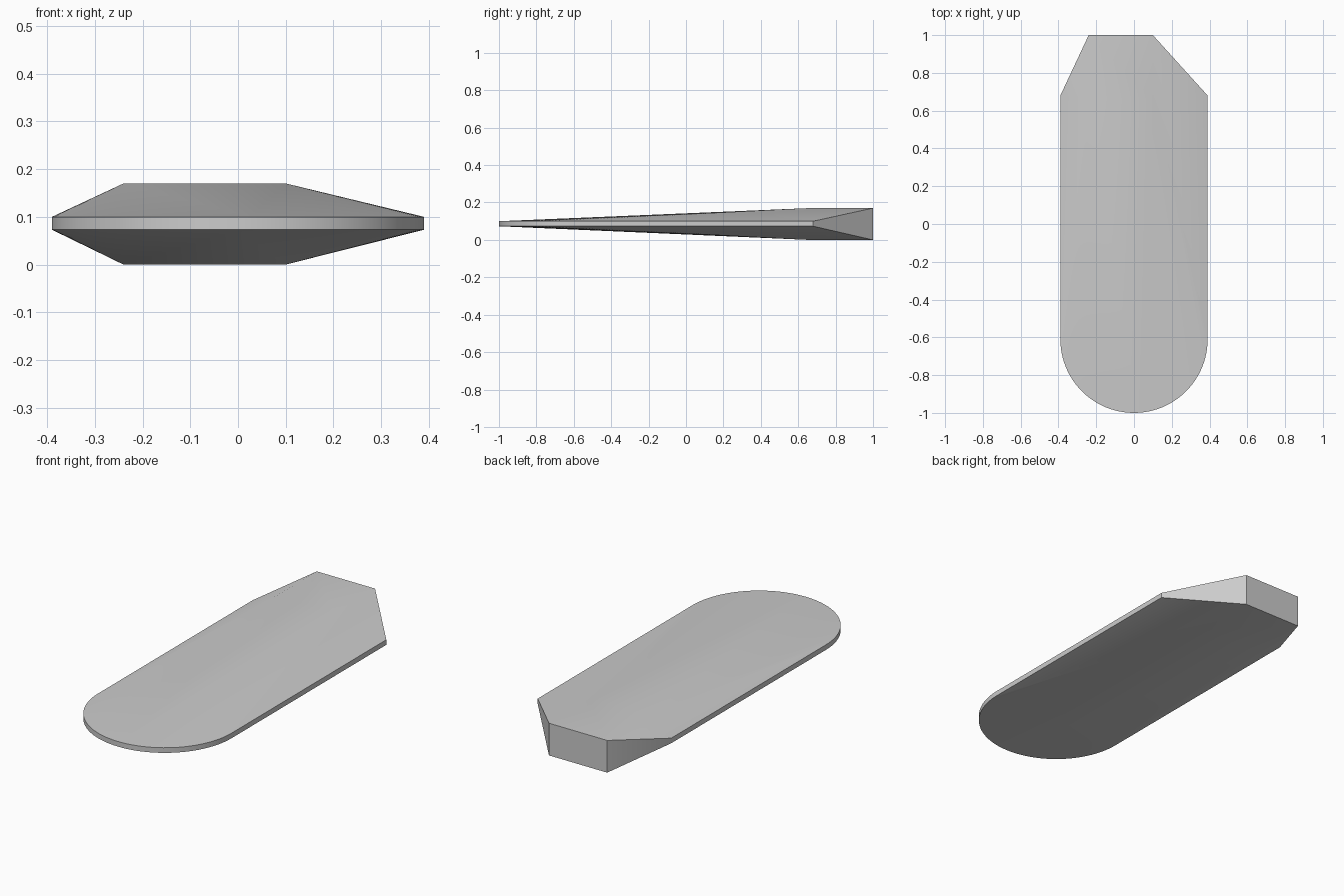
import bpy, bmesh, math

cube = bpy.data.objects.get("Cube")
if cube:
    bpy.data.objects.remove(cube)

HALF_W, ARC_Y, SHOULDER_Y = 0.39, -0.61, 0.68
RIM_LOW, RIM_HIGH, HEIGHT = 0.073, 0.10, 0.17
SEGMENTS = 48

# Rim outline: two rear shoulders and a round front
outline = [(-HALF_W, SHOULDER_Y), (HALF_W, SHOULDER_Y)]
for i in range(SEGMENTS + 1):
    a = math.pi * i / SEGMENTS
    outline.append((HALF_W * math.cos(a), ARC_Y - HALF_W * math.sin(a)))

# Off-centre thick block at the rear
block = [(x, y) for x in (-0.24, 0.10) for y in (0.66, 1.0)]

# Skin stretched over the rim and the block
bm = bmesh.new()
for points, levels in ((outline, (RIM_LOW, RIM_HIGH)), (block, (0, HEIGHT))):
    for x, y in points:
        for z in levels:
            bm.verts.new((x, y, z))
hull = bmesh.ops.convex_hull(bm, input=bm.verts[:])
bmesh.ops.delete(bm, geom=list(set(hull["geom_interior"] + hull["geom_unused"])), context="VERTS")
bmesh.ops.dissolve_limit(bm, angle_limit=math.radians(0.1), verts=bm.verts[:], edges=bm.edges[:])
bmesh.ops.recalc_face_normals(bm, faces=bm.faces[:])

mesh = bpy.data.meshes.new("tapered_board")
bm.to_mesh(mesh)
bm.free()
board = bpy.data.objects.new("tapered_board", mesh)
bpy.context.collection.objects.link(board)

# Plain grey
grey = bpy.data.materials.new("grey")
grey.use_nodes = True
colour = (0.6, 0.6, 0.6, 1)
grey.diffuse_color = colour
grey.node_tree.nodes["Principled BSDF"].inputs["Base Color"].default_value = colour
mesh.materials.append(grey)

bpy.context.view_layer.objects.active = board
board.select_set(True)
bpy.ops.object.shade_smooth_by_angle(angle=math.radians(30))
